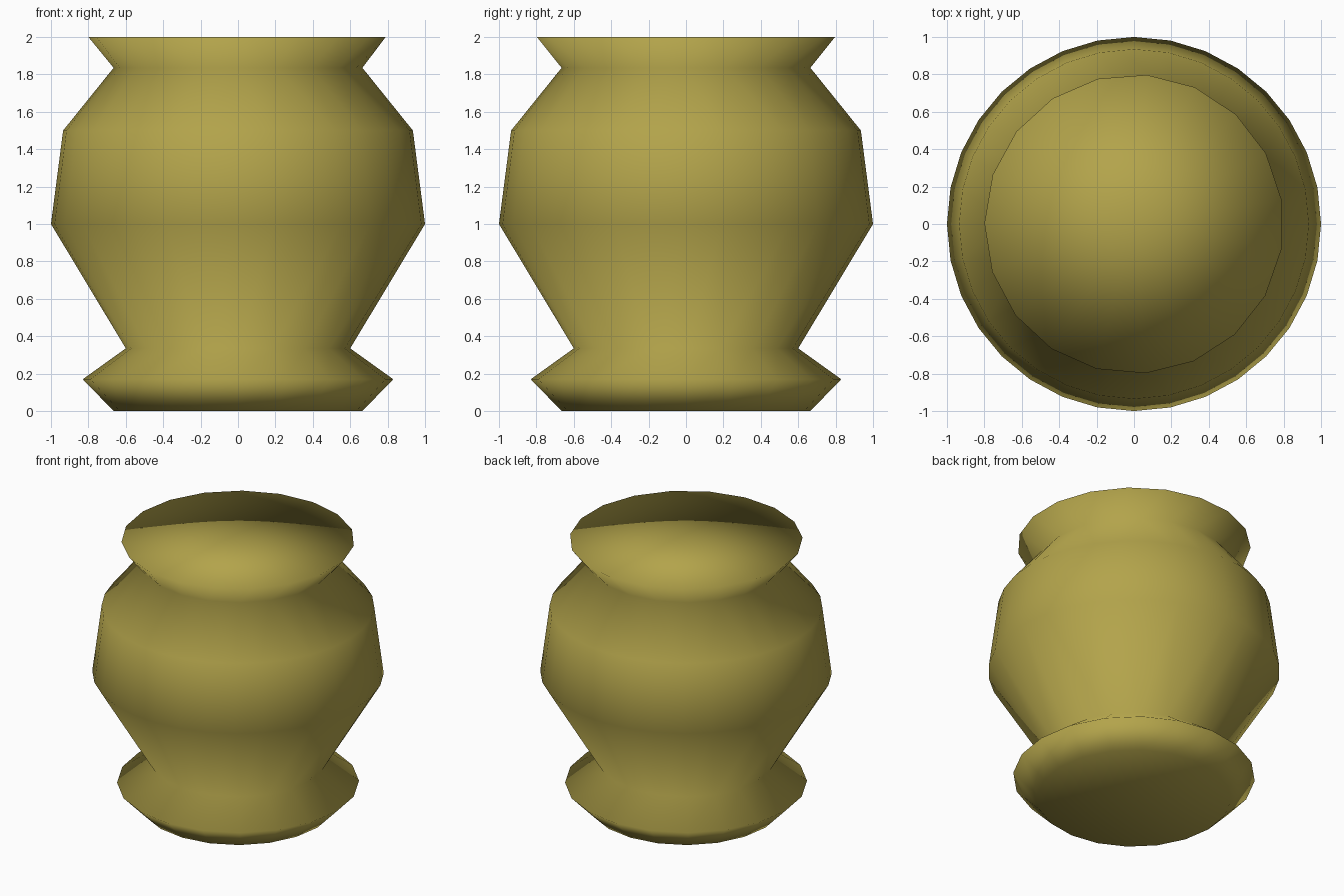
import bpy, bmesh
from math import cos, sin, radians

cube = bpy.data.objects.get("Cube")
if cube:
    bpy.data.objects.remove(cube, do_unlink=True)

# Profile rings from base to rim: radius, height, sides, starting angle
RINGS = [
    (0.665, 0.0, 20, 0),
    (0.83, 0.17, 20, 0),
    (0.60, 0.335, 20, 0),
    (1.0, 1.0, 32, 0),
    (0.935, 1.5, 32, 0),
    (0.665, 1.835, 20, 0),
    (0.80, 2.0, 19, 9.2),
]


def ring_angle(ring, k):
    return ring[3] + 360 * k / ring[2]


def add_ring(bm, ring):
    radius, height, sides, _ = ring
    angles = [radians(ring_angle(ring, k)) for k in range(sides)]
    return [bm.verts.new((radius * cos(a), radius * sin(a), height)) for a in angles]


def stitch(bm, low, high, low_ring, high_ring):
    """Join two rings, walking both round by angle."""
    n, m = len(low), len(high)
    i = j = 0
    while i < n or j < m:
        a, b = low[i % n], high[j % m]
        step = ring_angle(low_ring, i + 1) - ring_angle(high_ring, j + 1)
        if i < n and j < m and abs(step) < 0.01:
            bm.faces.new((a, low[(i + 1) % n], high[(j + 1) % m], b))
            i, j = i + 1, j + 1
        elif j >= m or (i < n and step < 0):
            bm.faces.new((a, low[(i + 1) % n], b))
            i += 1
        else:
            bm.faces.new((a, high[(j + 1) % m], b))
            j += 1


def cap(bm, loop, height):
    """Close a ring with a fan around a centre point."""
    centre = bm.verts.new((0, 0, height))
    for k, v in enumerate(loop):
        bm.faces.new((v, loop[(k + 1) % len(loop)], centre))


# Closed vase body
bm = bmesh.new()
loops = [add_ring(bm, ring) for ring in RINGS]
for k in range(len(RINGS) - 1):
    stitch(bm, loops[k], loops[k + 1], RINGS[k], RINGS[k + 1])
cap(bm, loops[0], RINGS[0][1])
cap(bm, loops[-1], RINGS[-1][1])
bmesh.ops.recalc_face_normals(bm, faces=bm.faces)
for face in bm.faces:
    face.smooth = True

mesh = bpy.data.meshes.new("vase")
bm.to_mesh(mesh)
bm.free()
vase = bpy.data.objects.new("vase", mesh)
bpy.context.collection.objects.link(vase)

# Olive glaze
glaze = bpy.data.materials.new("olive_glaze")
glaze.use_nodes = True
colour = (0.45, 0.37, 0.07, 1)
glaze.diffuse_color = colour
glaze.node_tree.nodes["Principled BSDF"].inputs["Base Color"].default_value = colour
mesh.materials.append(glaze)
